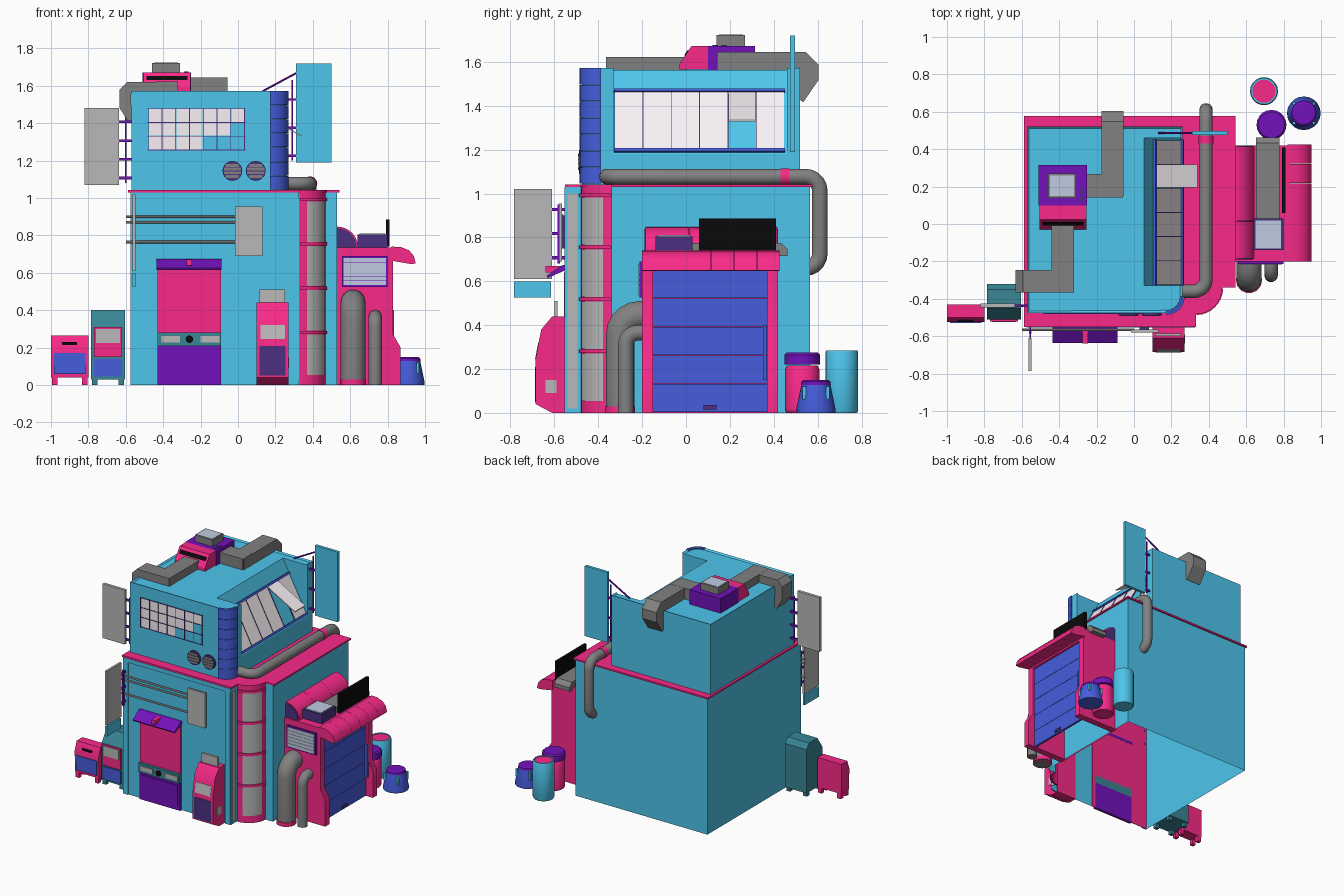
import bpy, bmesh
from math import cos, sin, pi, radians
from mathutils import Vector as V

if "Cube" in bpy.data.objects:
    bpy.data.objects.remove(bpy.data.objects["Cube"])

COL = dict(cyan=(.075, .56, .84), pink=(.95, .023, .25), blue=(.06, .11, .72), purple=(.17, .006, .5),
           teal=(.04, .24, .3), grey=(.22, .22, .22), panel=(.48, .48, .48), glass=(.95, .88, .92),
           grille=(.52, .6, .75), violet=(.07, .03, .22), black=(.003, .003, .003))
MATS = {}
for k, c in COL.items():
    MATS[k] = bpy.data.materials.new(k)
    MATS[k].diffuse_color = (*c, 1)

def finish(name, bm, col, smooth=30):
    bmesh.ops.recalc_face_normals(bm, faces=bm.faces)
    me = bpy.data.meshes.new(name)
    bm.to_mesh(me); bm.free()
    me.materials.append(MATS[col])
    for p in me.polygons: p.use_smooth = smooth > 0
    if smooth: me.set_sharp_from_angle(angle=radians(smooth))
    o = bpy.data.objects.new(name, me)
    bpy.context.collection.objects.link(o)
    return o

def prism(name, axis, pts, lo, hi, col, rim=None, hollow=False):
    """Extrude a 2D outline along an axis; rim sinks the top face, hollow leaves the underside open."""
    place = dict(x=lambda a, b, t: (t, a, b), y=lambda a, b, t: (a, t, b), z=lambda a, b, t: (a, b, t))[axis]
    bm = bmesh.new()
    A = [bm.verts.new(place(*p, lo)) for p in pts]
    B = [bm.verts.new(place(*p, hi)) for p in pts]
    bottom = bm.faces.new(A[::-1])
    top = bm.faces.new(B)
    for i in range(len(pts)):
        j = (i + 1) % len(pts)
        bm.faces.new((A[i], A[j], B[j], B[i]))
    bmesh.ops.recalc_face_normals(bm, faces=bm.faces)
    if rim: bmesh.ops.inset_region(bm, faces=[top], thickness=rim, depth=-.01)
    if hollow: bmesh.ops.delete(bm, geom=[bottom], context='FACES_ONLY')
    return finish(name, bm, col, 0 if rim else 30)

def box(name, x0, x1, y0, y1, z0, z1, col, hollow=False):
    return prism(name, 'z', [(x0, y0), (x1, y0), (x1, y1), (x0, y1)], z0, z1, col, hollow=hollow)

def arc(cx, cy, r, a0, a1, n=8):
    return [(cx + r*cos(radians(a0 + (a1-a0)*i/n)), cy + r*sin(radians(a0 + (a1-a0)*i/n))) for i in range(n + 1)]

def sweep(name, path, section, col, up=(0, 0, 1)):
    """Sweep a 2D section along a path with mitred corners."""
    P = [V(p) for p in path]
    bm = bmesh.new()
    d = (P[1] - P[0]).normalized()
    s = d.cross(V(up)).normalized(); u = s.cross(d)
    ring = [P[0] + s*a + u*b for a, b in section]
    rings = [[bm.verts.new(v) for v in ring]]
    for i in range(1, len(P)):
        d = (P[i] - P[i-1]).normalized()
        n = d if i == len(P)-1 else (d + (P[i+1] - P[i]).normalized()).normalized()
        ring = [v + d*((P[i] - v).dot(n) / d.dot(n)) for v in ring]
        rings.append([bm.verts.new(v) for v in ring])
    m = len(section)
    for A, B in zip(rings, rings[1:]):
        for i in range(m):
            bm.faces.new((A[i], A[(i+1) % m], B[(i+1) % m], B[i]))
    bm.faces.new(rings[0][::-1]); bm.faces.new(rings[-1])
    return finish(name, bm, col)

def rounded(path, r, n=5):
    P = [V(p) for p in path]; out = [P[0]]
    for a, p, b in zip(P, P[1:], P[2:]):
        d1, d2 = (p-a).normalized(), (b-p).normalized()
        c = p - d1*r + d2*r
        out += [c + (d1*sin(pi/2*i/n) - d2*cos(pi/2*i/n))*r for i in range(n + 1)]
    return out + [P[-1]]

def pipe(name, path, r, col='grey', bend=0, n=14, up=(0, 0, 1)):
    sec = [(r*cos(2*pi*i/n), r*sin(2*pi*i/n)) for i in range(n)]
    return sweep(name, rounded(path, bend) if bend else path, sec, col, up)

def duct(name, path, a, b):
    return sweep(name, path, [(-a, -b), (a, -b), (a, b), (-a, b)], 'grey')

def lathe(name, cx, cy, prof, col, n=20):
    bm = bmesh.new()
    R = [[bm.verts.new((cx + r*cos(2*pi*i/n), cy + r*sin(2*pi*i/n), z)) for i in range(n)] for r, z in prof]
    for A, B in zip(R, R[1:]):
        for i in range(n):
            bm.faces.new((A[i], A[(i+1) % n], B[(i+1) % n], B[i]))
    bm.faces.new(R[0][::-1]); bm.faces.new(R[-1])
    return finish(name, bm, col)

# Lower storey (open underneath) with notched, rounded corner and ledge
def plan(e):
    return [(-.575-e, .565+e), (-.575-e, -.545-e*.5), (.325+e*.5, -.545-e*.5), (.325+e*.5, -.47-e)] + \
        arc(.33, -.34, .13+e, -88, 0) + [(.53+e, -.34), (.53+e, .565+e)]
prism('lower_storey', 'z', plan(0), 0, 1.03, 'cyan', hollow=True)
box('inner_lining', -.574, -.06, -.544, -.541, 0, 1.0, 'pink')
prism('ledge', 'z', plan(.012), 1.03, 1.042, 'pink')
box('facade_top_trim', -.575, .325, -.553, -.544, 1.0, 1.03, 'cyan')
for x in (-.575, .28):
    box('facade_pilaster', x, x+.04, -.553, -.544, 0, 1.0, 'cyan')
prism('corner_column', 'z', arc(.33, -.34, .138, -90, 0) + arc(.33, -.34, .125, 0, -90), 0, 1.03, 'pink')
for i in range(4):
    z = .055 + i*.237
    prism('corner_window', 'z', arc(.33, -.34, .141, -74, -16) + arc(.33, -.34, .13, -16, -74), z, z+.215, 'panel')
    prism('corner_band', 'z', arc(.33, -.34, .147, -88, -2) + arc(.33, -.34, .13, -2, -88), z+.217, z+.235, 'pink')
box('side_strip', .32, .331, -.54, -.495, .02, 1.0, 'panel')

# Upper storey with sloped window cut into its right side
upper = prism('upper_storey', 'z', [(-.57, .52), (-.57, -.475)] + arc(.17, -.385, .09, -90, 0) + [(.26, .52)],
              1.04, 1.572, 'cyan', rim=.014)
cut = prism('slope_cutter', 'y', [(.40, .92), (.05, 1.57), (.05, 1.7), (.5, 1.7), (.5, .92)], -.33, .46, 'cyan')
cut.hide_render = True; cut.hide_viewport = True
mod = upper.modifiers.new('slope', 'BOOLEAN')
mod.object = cut; mod.operation = 'DIFFERENCE'; mod.solver = 'EXACT'
for i in range(7):
    z = 1.045 + i*.0755
    prism('blue_corner', 'z', arc(.175, -.39, .095, -92, 2) + arc(.175, -.39, .07, 2, -92), z, z+.073, 'blue')

def slope(z, off=0):
    return (.26 - (z-1.18)*.538 + off*.88, z + off*.474)
def slope_box(name, y0, y1, z0, z1, h, col):
    prism(name, 'y', [slope(z0, -.002), slope(z1, -.002), slope(z1, h), slope(z0, h)], y0, y1, col)
for i in range(6):
    y = -.325 + i*.129
    if i != 4: slope_box('sloped_pane', y+.002, y+.127, 1.2, 1.46, .004, 'glass')
    slope_box('sloped_mullion', y-.002, y+.002, 1.2, 1.46, .007, 'violet')
for z in (1.188, 1.46):
    slope_box('sloped_frame', -.328, .452, z, z+.013, .014, 'blue')
prism('open_pane', 'y', [(.112, 1.462), (.34, 1.335), (.34, 1.328), (.112, 1.455)], .194, .317, 'glass')

# Front ribbon window and round vents
for i in range(7):
    for j in range(3):
        x, z = -.477 + i*.0735, 1.26 + j*.0735
        c = 'cyan' if (i, j) in ((4, 0), (5, 0), (6, 0), (6, 1)) else 'glass'
        box('front_pane', x, x+.068, -.478, -.47, z, z+.068, c)
for i in range(8):
    box('window_bar', -.482+i*.0735, -.478+i*.0735, -.481, -.47, 1.255, 1.482, 'violet')
for j in range(4):
    box('window_bar', -.483, .04, -.48, -.47, 1.255+j*.0735, 1.259+j*.0735, 'violet')
for x in (-.03, .095):
    pipe('vent_ring', [(x, -.47, 1.145), (x, -.488, 1.145)], .053, 'violet', n=20)
    for k in (-.03, -.01, .01, .03):
        w = (.047**2 - k*k)**.5
        box('vent_slat', x-w, x+w, -.492, -.48, 1.137+k, 1.153+k, 'grey')

# Roof unit and ducts
box('roof_unit', -.51, -.25, .1, .315, 1.56, 1.672, 'purple')
prism('roof_unit_hood', 'x', [(-.03, 1.565), (-.03, 1.59), (.025, 1.672), (.1, 1.672), (.1, 1.565)], -.505, -.255, 'pink')
prism('hood_slot', 'x', [(-.008, 1.63), (.006, 1.652), (.03, 1.652), (.03, 1.63)], -.49, -.27, 'black')
box('roof_vent', -.46, -.31, .14, .27, 1.67, 1.722, 'grey')
box('roof_vent_grille', -.45, -.32, .15, .26, 1.72, 1.724, 'grille')
for y in (.12, .16):
    box('unit_button', -.29, -.265, y, y+.025, 1.66, 1.676, 'violet')
duct('duct_front', [(-.38, 0, 1.592), (-.38, -.365, 1.592)], .06, .03)
duct('duct_left', [(-.4, -.305, 1.591), (-.58, -.305, 1.591), (-.603, -.305, 1.568), (-.603, -.305, 1.49),
                   (-.56, -.305, 1.42)], .06, .03)
duct('duct_side', [(-.26, .205, 1.603), (-.06, .205, 1.603)], .063, .042)
duct('duct_back', [(-.115, .15, 1.602), (-.115, .53, 1.602), (-.115, .562, 1.57), (-.115, .562, 1.53),
                   (-.115, .5, 1.44)], .06, .042)

# Round pipe along the ledge
pipe('ledge_pipe', [(.25, -.36, 1.077), (.385, -.36, 1.077), (.385, .61, 1.077), (.385, .61, .66), (.385, .54, .66)],
     .036, bend=.065)
pipe('pipe_band', [(.385, .43, 1.077), (.385, .47, 1.077)], .039, 'pink')

# Garage annex
wall = [(.52, 0), (.87, 0), (.87, .2), (.83, .27), (.83, .735), (.52, .735)]
for y in (-.2, .37):
    prism('annex_wall', 'y', wall, y, y+.05, 'pink')
box('annex_core', .52, .8, -.16, .39, 0, .735, 'pink', hollow=True)
box('annex_header', .79, .83, -.16, .38, .65, .735, 'pink')
for i in range(5):
    box('shutter_slat', .795, .813, -.15, .37, .003+i*.13, .131+i*.13, 'blue')
box('shutter_handle', .81, .82, .08, .14, .015, .035, 'violet')
box('shutter_lever', .81, .835, .35, .368, .15, .4, 'blue')
for i in range(6):
    y = -.2 + i*.1045
    prism('awning_rib', 'y', [(.82, .74), (.87, .738), (.915, .72), (.94, .69), (.95, .65), (.925, .647), (.82, .665)],
          y, y+.1035, 'pink')
for i in range(3):
    y = -.185 + i*.2
    prism('roof_quarter_round', 'y', [(.53, .735)] + arc(.53, .735, .112, 90, 0), y, y+.199, 'pink')
prism('quarter_round_end', 'y', [(.53, .735)] + arc(.53, .735, .104, 90, 0), -.19, .42, 'violet')
box('roof_box', .64, .8, -.14, .03, .73, .805, 'violet')
box('roof_box_glass', .65, .785, -.13, .02, .804, .811, 'grille')
duct('annex_duct', [(.715, .02, .757), (.715, .425, .757), (.715, .445, .737), (.715, .445, .715)], .063, .018)
box('black_panel', .79, .81, .06, .41, .74, .885, 'black')
box('annex_window_frame', .555, .8, -.213, -.195, .525, .69, 'purple')
for i in range(6):
    box('annex_window_slat', .565, .79, -.217, -.2, .534+i*.0245, .557+i*.0245, 'grille')
pipe('big_pipe', [(.615, -.3, 0), (.615, -.3, .445), (.615, -.18, .445)], .066, bend=.09, up=(0, 1, 0))
pipe('small_pipe', [(.733, -.275, 0), (.733, -.275, .365), (.733, -.18, .365)], .036, bend=.055, up=(0, 1, 0))
pipe('big_pipe_base', [(.615, -.3, 0), (.615, -.3, .03)], .07, 'pink', up=(0, 1, 0))

# Front door
box('door_panel', -.43, -.09, -.556, -.54, .27, .64, 'pink')
box('door_counter', -.43, -.09, -.575, -.54, .21, .28, 'teal')
for x in (-.41, -.2):
    box('counter_plate', x, x+.1, -.58, -.57, .228, .262, 'panel')
pipe('counter_knob', [(-.26, -.57, .245), (-.26, -.585, .245)], .02, 'black')
box('door_base', -.43, -.09, -.562, -.54, 0, .21, 'purple')
box('door_base_inset', -.41, -.11, -.567, -.55, .03, .19, 'purple')
prism('door_awning', 'x', [(-.54, .675), (-.56, .675), (-.635, .625), (-.63, .615), (-.54, .655)], -.437, -.087, 'purple')
box('door_lamp', -.275, -.245, -.64, -.57, .64, .67, 'pink')

# Standing machine beside the door
prism('machine', 'x', [(-.54, 0), (-.61, 0), (-.685, .04), (-.685, .25), (-.66, .38), (-.61, .44), (-.54, .44)],
      .1, .27, 'pink')
box('machine_panel', .115, .255, -.688, -.68, .05, .21, 'violet')
prism('machine_screen', 'x', [(-.688, .245), (-.674, .32), (-.65, .32), (-.65, .245)], .12, .25, 'panel')
box('machine_sign', .115, .25, -.6, -.585, .43, .51, 'panel')
box('machine_side_vent', .268, .273, -.64, -.59, .09, .15, 'panel')

# Wall bars and board
for z in (.9, .87, .765):
    pipe('wall_bar', [(-.6, -.565, z), (0, -.565, z)], .007, 'panel', n=8)
box('wall_board', -.015, .13, -.58, -.565, .69, .955, 'panel')
box('board_mount', .03, .08, -.57, -.54, .75, .9, 'violet')

# Projecting signs with brackets
box('left_sign', -.82, -.635, -.447, -.425, 1.07, 1.48, 'panel')
box('left_sign_pole', -.605, -.597, -.44, -.432, 1.08, 1.43, 'purple')
for z in (1.1, 1.2, 1.3, 1.4):
    box('left_sign_arm', -.64, -.565, -.443, -.43, z, z+.014, 'purple')
box('front_sign', -.563, -.547, -.785, -.61, .61, 1.02, 'panel')
box('front_sign_small', -.563, -.547, -.785, -.615, .525, .6, 'cyan')
box('front_sign_pole', -.561, -.549, -.585, -.575, .68, .95, 'purple')
for z in (.7, .81, .92):
    box('front_sign_arm', -.56, -.55, -.615, -.54, z, z+.014, 'purple')
box('right_sign', .31, .5, .475, .497, 1.19, 1.72, 'cyan')
box('right_sign_pole', .285, .293, .482, .492, 1.2, 1.63, 'purple')
for z in (1.22, 1.37, 1.52):
    box('right_sign_arm', .255, .315, .48, .492, z, z+.013, 'purple')
pipe('right_sign_brace', [(.13, .487, 1.57), (.315, .487, 1.67)], .006, 'purple', n=6)

# Street boxes on the left
prism('teal_box', 'x', [(-.32, .03), (-.51, .03), (-.51, .31), (-.45, .4), (-.35, .4), (-.32, .36)], -.785, -.605, 'teal')
box('teal_box_door', -.77, -.62, -.52, -.5, .15, .31, 'pink')
box('teal_box_window', -.758, -.632, -.524, -.515, .225, .3, 'panel')
box('teal_box_base', -.77, -.62, -.518, -.5, .045, .14, 'blue')
prism('pink_box', 'x', [(-.43, .04), (-.52, .04), (-.525, .2), (-.5, .265), (-.43, .265)], -1.0, -.8, 'pink')
box('pink_box_panel', -.985, -.815, -.53, -.51, .06, .17, 'blue')
box('pink_box_slot', -.94, -.86, -.522, -.5, .215, .23, 'black')
for x, y0, y1, c in ((-.995, -.52, -.43, 'pink'), (-.835, -.52, -.43, 'pink'),
                     (-.78, -.505, -.33, 'teal'), (-.64, -.505, -.33, 'teal')):
    for y in (y0, y1-.03):
        box('box_leg', x, x+.03, y, y+.03, 0, .045, c)

# Barrels behind the annex
lathe('cyan_barrel', .695, .71, [(.07, 0), (.075, .01), (.075, .275), (.07, .285), (.062, .285), (.062, .275)], 'cyan')
lathe('cyan_barrel_lid', .695, .71, [(.06, .27), (.062, .28)], 'pink')
lathe('pink_barrel', .735, .53, [(.072, 0), (.078, .01), (.078, .2), (.07, .215)], 'pink')
lathe('pink_barrel_lid', .735, .53, [(.08, .22), (.08, .265), (.07, .275)], 'purple')
lathe('blue_tub', .908, .592, [(.088, 0), (.09, .015), (.066, .13)], 'blue')
lathe('blue_tub_lid', .908, .592, [(.068, .128), (.066, .143), (.055, .15)], 'purple')
for k in range(4):
    c, s = .908 + .075*cos(pi/4 + k*pi/2), .592 + .075*sin(pi/4 + k*pi/2)
    box('tub_clip', c-.008, c+.008, s-.008, s+.008, .06, .12, 'cyan')

for m in bpy.data.materials:
    if m.users and not m.is_grease_pencil:
        m.use_nodes = True
        m.node_tree.nodes["Principled BSDF"].inputs["Base Color"].default_value = m.diffuse_color
